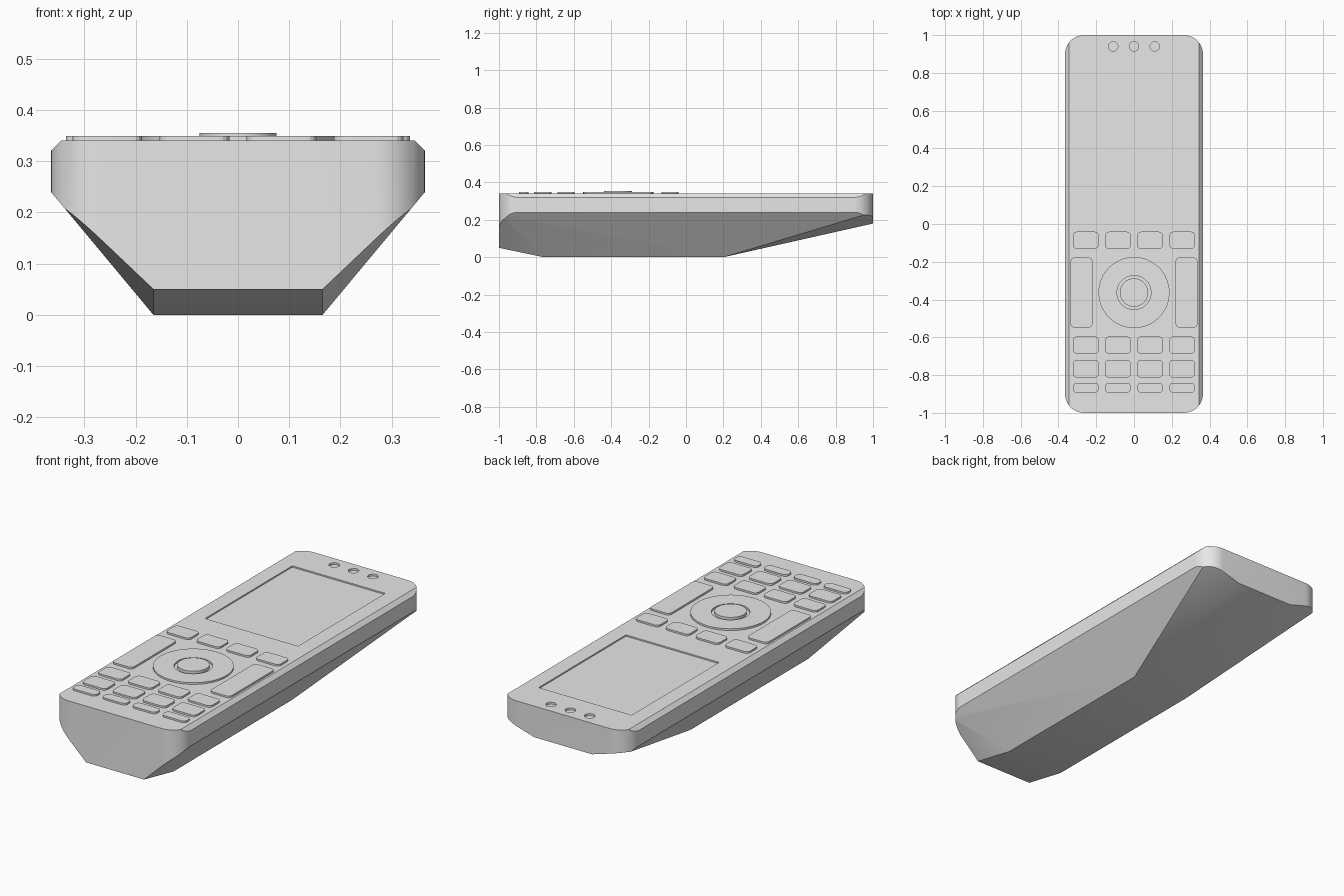
import bpy, bmesh, math
from mathutils import Vector

cube = bpy.data.objects.get("Cube")
if cube:
    bpy.data.objects.remove(cube, do_unlink=True)

grey = bpy.data.materials.new("plain_grey")
grey.use_nodes = True
grey.diffuse_color = (0.8, 0.8, 0.8, 1)
grey.node_tree.nodes["Principled BSDF"].inputs["Base Color"].default_value = (0.8, 0.8, 0.8, 1)

TOP = 0.34


def add_object(name, bm):
    bmesh.ops.recalc_face_normals(bm, faces=bm.faces)
    mesh = bpy.data.meshes.new(name)
    bm.to_mesh(mesh)
    bm.free()
    mesh.materials.append(grey)
    ob = bpy.data.objects.new(name, mesh)
    bpy.context.collection.objects.link(ob)
    return ob


def select(ob):
    bpy.ops.object.select_all(action='DESELECT')
    ob.select_set(True)
    bpy.context.view_layer.objects.active = ob


def smooth(ob):
    select(ob)
    bpy.ops.object.shade_smooth_by_angle(angle=math.radians(20))


def rounded_outline(cx, cy, w, d, r, steps):
    pts = []
    for i, (sx, sy) in enumerate([(1, 1), (-1, 1), (-1, -1), (1, -1)]):
        for k in range(steps + 1):
            a = math.radians(90) * (i + k / steps)
            pts.append((cx + sx * (w / 2 - r) + r * math.cos(a),
                        cy + sy * (d / 2 - r) + r * math.sin(a)))
    return pts


def circle_outline(cx, cy, r, n=48):
    return [(cx + r * math.cos(math.tau * i / n), cy + r * math.sin(math.tau * i / n))
            for i in range(n)]


def prism(name, pts, z0, z1):
    bm = bmesh.new()
    face = bm.faces.new([bm.verts.new((x, y, z0)) for x, y in pts])
    ext = bmesh.ops.extrude_face_region(bm, geom=[face])["geom"]
    top = [v for v in ext if isinstance(v, bmesh.types.BMVert)]
    bmesh.ops.translate(bm, verts=top, vec=Vector((0, 0, z1 - z0)))
    return add_object(name, bm)


def cut(ob, cutter, operation):
    mod = ob.modifiers.new("cut", 'BOOLEAN')
    mod.operation = operation
    mod.solver = 'EXACT'
    mod.object = cutter
    select(ob)
    bpy.ops.object.modifier_apply(modifier=mod.name)
    bpy.data.objects.remove(cutter, do_unlink=True)


# Body: faceted keel-shaped hull trimmed by a rounded rectangle
bm = bmesh.new()
for s in (-1, 1):
    for y, z in [(-1, 0.05), (-0.76, 0), (0.2, 0), (1, 0.18)]:
        bm.verts.new((s * 0.165, y, z))
    for y in (-1, 1):
        for x, z in [(0.365, 0.24), (0.365, 0.32), (0.345, TOP)]:
            bm.verts.new((s * x, y, z))
bmesh.ops.convex_hull(bm, input=bm.verts)
bmesh.ops.dissolve_limit(bm, angle_limit=0.01, verts=bm.verts, edges=bm.edges)
body = add_object("body", bm)
cut(body, prism("trim", rounded_outline(0, 0, 0.73, 2, 0.1, 10), -0.1, 0.5), 'INTERSECT')

# Screen recess and the three sensor holes
cut(body, prism("screen_cutter", rounded_outline(0, 0.465, 0.53, 0.71, 0.002, 1),
                TOP - 0.007, 0.4), 'DIFFERENCE')
for x in (-0.11, 0, 0.11):
    cut(body, prism("hole_cutter", circle_outline(x, 0.94, 0.025, 24),
                    TOP - 0.01, 0.4), 'DIFFERENCE')
smooth(body)


# Keypad
def button(name, x, y, w, d):
    smooth(prism(name, rounded_outline(x, y, w, d, 0.02, 4), TOP - 0.002, TOP + 0.009))


rows = {"upper": (-0.086, 0.09), "middle": (-0.641, 0.09),
        "lower": (-0.766, 0.094), "bottom": (-0.867, 0.052)}
for row, (y, d) in rows.items():
    for i in range(4):
        button(f"{row}_button_{i + 1}", -0.255 + 0.17 * i, y, 0.136, d)
for side, s in (("left", 1), ("right", -1)):
    button(f"{side}_rocker", s * 0.278, -0.363, 0.116, 0.37)

# Navigation ring and centre button
CENTRE = -0.363
ring = prism("navigation_ring", circle_outline(0, CENTRE, 0.188, 64), TOP - 0.002, TOP + 0.009)
cut(ring, prism("ring_cutter", circle_outline(0, CENTRE, 0.09), 0.3, 0.4), 'DIFFERENCE')
smooth(ring)
smooth(prism("centre_button", circle_outline(0, CENTRE, 0.075), TOP - 0.002, TOP + 0.015))
